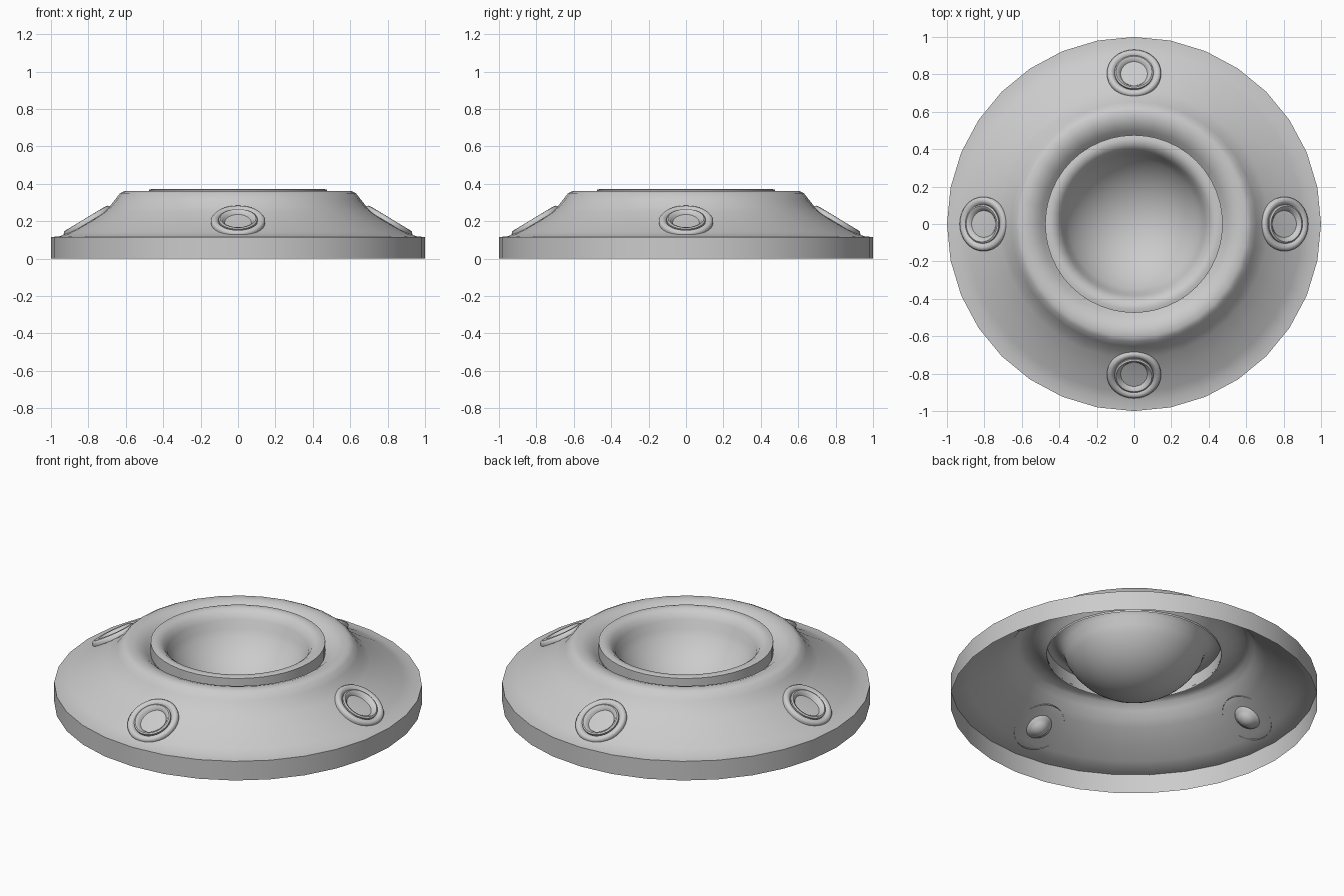
import bpy, bmesh, math
from mathutils import Matrix

if "Cube" in bpy.data.objects:
    bpy.data.objects.remove(bpy.data.objects["Cube"])


def lathe(name, profile, segments):
    """Spin an (r, z) profile around z, smooth shaded with sharp creases."""
    bm = bmesh.new()
    verts = [bm.verts.new((r, 0, z)) for r, z in profile]
    edges = [bm.edges.new(p) for p in zip(verts, verts[1:])]
    bmesh.ops.spin(bm, geom=verts + edges, cent=(0, 0, 0), axis=(0, 0, 1),
                   angle=2 * math.pi, steps=segments, use_duplicate=False)
    bmesh.ops.remove_doubles(bm, verts=bm.verts, dist=1e-4)
    bmesh.ops.recalc_face_normals(bm, faces=bm.faces)
    if sum(f.normal.z * f.calc_area() for f in bm.faces) < 0:
        bmesh.ops.reverse_faces(bm, faces=bm.faces)
    mesh = bpy.data.meshes.new(name)
    bm.to_mesh(mesh)
    bm.free()
    ob = bpy.data.objects.new(name, mesh)
    bpy.context.collection.objects.link(ob)
    bpy.ops.object.select_all(action='DESELECT')
    ob.select_set(True)
    bpy.context.view_layer.objects.active = ob
    bpy.ops.object.shade_smooth_by_angle(angle=math.radians(50))
    return ob


def dish(rim_r, rim_z, depth, steps):
    """Profile of a spherical dish from just inside its rim to the centre."""
    R = (rim_r ** 2 + depth ** 2) / (2 * depth)
    a = math.asin(rim_r / R)
    return [(R * math.sin(a * (1 - i / steps)),
             rim_z - depth + R - R * math.cos(a * (1 - i / steps)))
            for i in range(1, steps + 1)]


# Open-bottomed outer shell: rim wall, sloped flange, raised collar, groove
lathe("outer_shell", [
    (1, 0), (1, .115), (.95, .12), (.9, .142), (.8, .198), (.72, .25),
    (.685, .28), (.655, .318), (.63, .35), (.605, .362), (.565, .36),
    (.53, .348), (.50, .325), (.475, .30)], 32)

# Central ring with rounded inner lip, and the bowl sunk inside it
lathe("centre_bowl", [
    (.475, .29), (.475, .368), (.455, .373), (.43, .37), (.405, .352),
    (.385, .32), (.37, .274)] + dish(.37, .274, .22, 10), 48)

# Four dished rivets lying on the slope of the flange
rivet_profile = [
    (.145, -.008), (.145, .006), (.137, .016), (.124, .019), (.112, .013),
    (.104, .004), (.104, .014), (.096, .019), (.086, .015), (.076, .0),
    (.068, -.012), (.056, -.018)] + dish(.056, -.018, .03, 4)
for i, side in enumerate(("right", "back", "left", "front")):
    rivet = lathe(f"rivet_{side}", rivet_profile, 32)
    rivet.matrix_world = (Matrix.Rotation(i * math.pi / 2, 4, 'Z')
                          @ Matrix.Translation((.805, 0, .199))
                          @ Matrix.Rotation(math.radians(31), 4, 'Y'))
